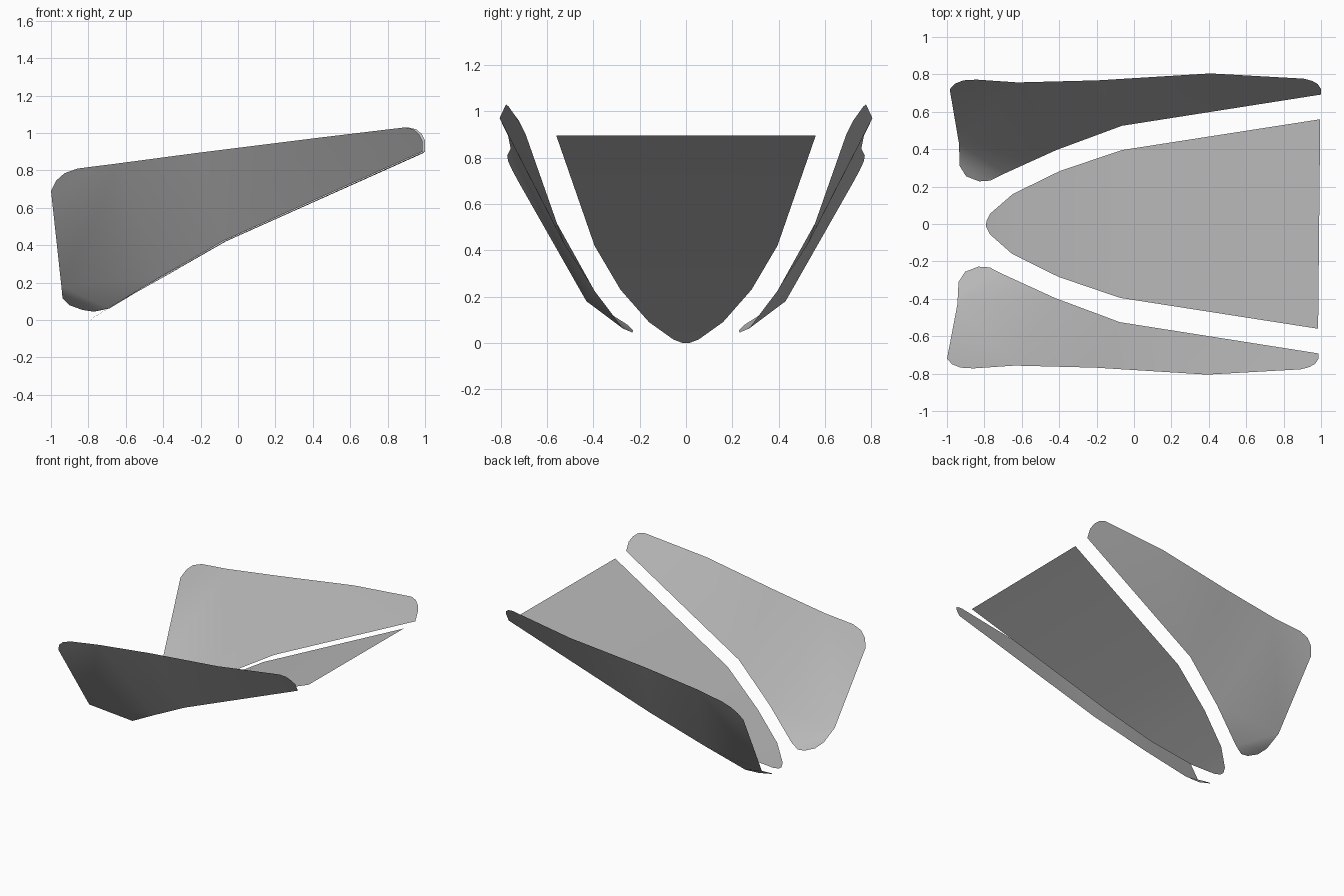
import bpy, bmesh, math

cube = bpy.data.objects.get("Cube")
if cube:
    bpy.data.objects.remove(cube, do_unlink=True)

grey = bpy.data.materials.new("glass_grey")
grey.use_nodes = True
colour = (0.5, 0.5, 0.5, 1)
grey.diffuse_color = colour
grey.node_tree.nodes["Principled BSDF"].inputs["Base Color"].default_value = colour

SKEW = 0.01  # the far side sits slightly further along x


def make_sheet(name, faces, up):
    """Thin sheet from polygons that share corner points."""
    bm = bmesh.new()
    verts = {}

    def vert(p):
        if p not in verts:
            verts[p] = bm.verts.new((p[0] + SKEW * p[1], p[1], p[2]))
        return verts[p]

    for face in faces:
        bm.faces.new([vert(p) for p in face])
    bmesh.ops.recalc_face_normals(bm, faces=bm.faces)
    bm.normal_update()
    if (sum(f.normal.z for f in bm.faces) > 0) != up:
        bmesh.ops.reverse_faces(bm, faces=bm.faces)
    mesh = bpy.data.meshes.new(name)
    bm.to_mesh(mesh)
    bm.free()
    mesh.materials.append(grey)
    obj = bpy.data.objects.new(name, mesh)
    bpy.context.collection.objects.link(obj)
    bpy.ops.object.select_all(action="DESELECT")
    obj.select_set(True)
    bpy.context.view_layer.objects.active = obj
    bpy.ops.object.shade_smooth_by_angle(angle=math.radians(35))
    return obj


# Centre windscreen: rungs (x, half width, z) from nose to top edge
rungs = [(-0.79, 0.015, 0.0), (-0.77, 0.055, 0.015), (-0.65, 0.16, 0.09),
         (-0.4, 0.283, 0.23), (-0.07, 0.395, 0.42), (0.99, 0.56, 0.895)]
strips = [[(a[0], -a[1], a[2]), (b[0], -b[1], b[2]), b, a]
          for a, b in zip(rungs, rungs[1:])]
make_sheet("centre_windscreen", strips, True)

# Side window: bottom edge, top edge and rounded corners
bottom = [(-0.69, 0.272, 0.062), (-0.42, 0.395, 0.225), (-0.07, 0.525, 0.425)]
top = [(-0.63, 0.757, 0.838), (-0.2, 0.768, 0.895), (0.4, 0.805, 0.97)]
crease = (-0.94, 0.43, 0.18)
front_foot = [(-0.935, 0.31, 0.115), (-0.9, 0.255, 0.08),
              (-0.83, 0.228, 0.054), (-0.77, 0.232, 0.045)]
front_shoulder = [(-0.85, 0.772, 0.81), (-0.92, 0.768, 0.785),
                  (-0.965, 0.75, 0.745), (-0.9925, 0.72, 0.69)]
rear_tip = [(0.9925, 0.692, 0.9), (0.9925, 0.722, 0.96), (0.975, 0.748, 0.995),
            (0.945, 0.765, 1.02), (0.9, 0.777, 1.03)]
panels = [
    [crease, *front_foot, bottom[0]],
    [crease, top[0], *front_shoulder],
    [crease, bottom[0], bottom[1], top[0]],
    [bottom[1], bottom[2], top[1], top[0]],
    [bottom[2], top[2], top[1]],
    [bottom[2], *rear_tip, top[2]],
]
for side, sign in (("left", 1), ("right", -1)):
    mirrored = [[(x, sign * y, z) for x, y, z in f] for f in panels]
    make_sheet(side + "_side_window", mirrored, False)
